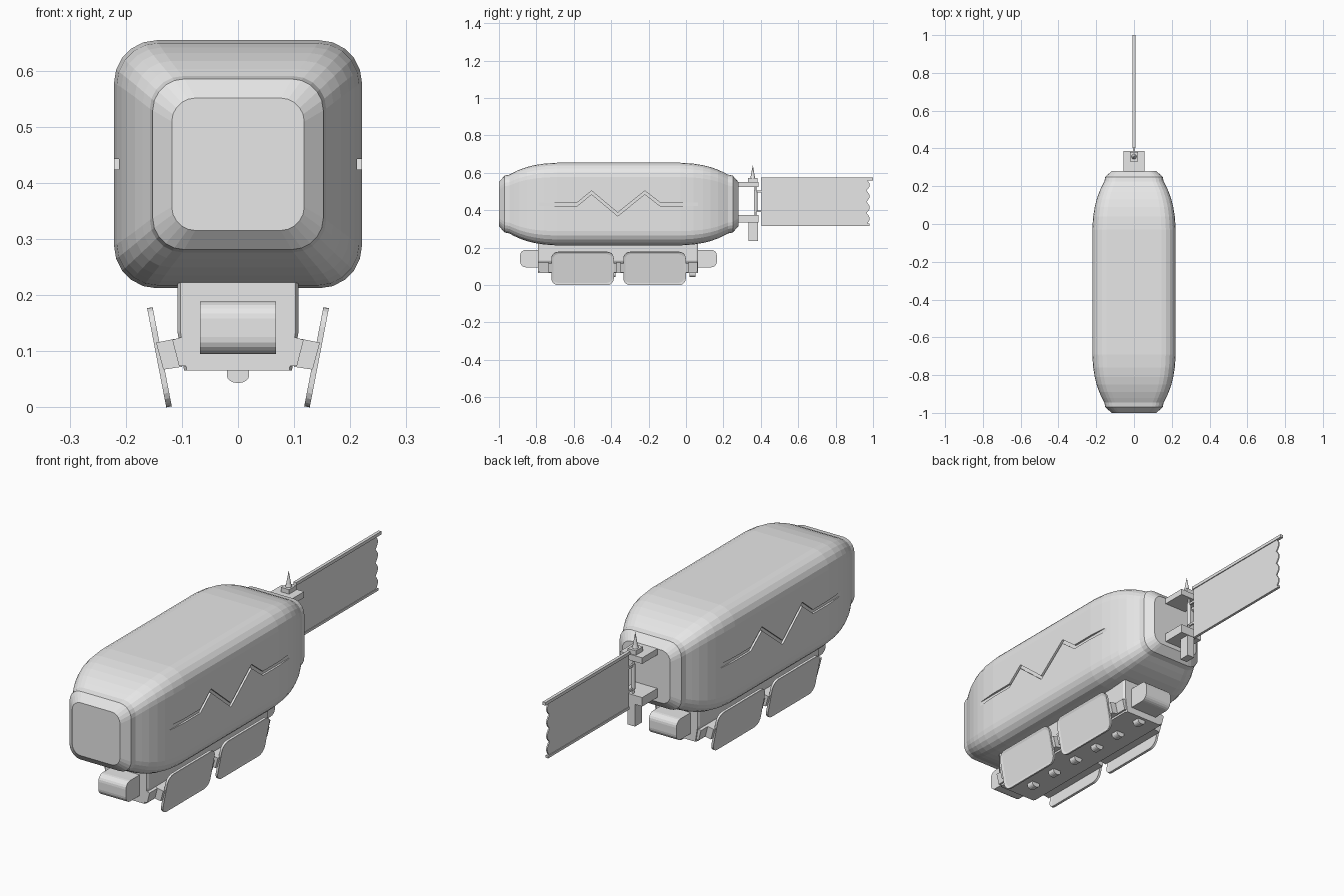
import bpy, bmesh, math
from mathutils import Matrix, Vector

if "Cube" in bpy.data.objects:
    bpy.data.objects.remove(bpy.data.objects["Cube"])

grey = bpy.data.materials.new("plain grey")
grey.diffuse_color = (0.8, 0.8, 0.8, 1)
grey.use_nodes = True
grey.node_tree.nodes["Principled BSDF"].inputs["Base Color"].default_value = grey.diffuse_color


def finish(name, bm, smooth=False):
    bmesh.ops.recalc_face_normals(bm, faces=bm.faces)
    me = bpy.data.meshes.new(name)
    bm.to_mesh(me)
    bm.free()
    me.materials.append(grey)
    ob = bpy.data.objects.new(name, me)
    bpy.context.collection.objects.link(ob)
    return ob


def loft(name, rings):
    bm = bmesh.new()
    vs = [[bm.verts.new(p) for p in r] for r in rings]
    n = len(vs[0])
    for a, b in zip(vs, vs[1:]):
        for i in range(n):
            j = (i + 1) % n
            bm.faces.new((a[i], a[j], b[j], b[i]))
    bm.faces.new(vs[0])
    bm.faces.new(vs[-1])
    return finish(name, bm)


def prism(name, pts, axis, lo, hi):
    """Extrude a 2D profile along x (points are y,z) or y (points are x,z)."""
    def put(t):
        return [(t, p[0], p[1]) if axis == 'x' else (p[0], t, p[1]) for p in pts]
    return loft(name, [put(lo), put(hi)])


def box(name, x0, x1, y0, y1, z0, z1):
    return prism(name, [(x0, z0), (x1, z0), (x1, z1), (x0, z1)], 'y', y0, y1)


def rounded(w, h, r, cx=0, cz=0, seg=5):
    pts = []
    for k, (sx, sz) in enumerate(((1, 1), (-1, 1), (-1, -1), (1, -1))):
        for i in range(seg + 1):
            a = math.pi / 2 * (k + i / seg)
            pts.append((cx + sx * (w - r) + r * math.cos(a),
                        cz + sz * (h - r) + r * math.sin(a)))
    return pts


def cone(name, r1, r2, z0, z1, y, seg=12):
    bm = bmesh.new()
    bmesh.ops.create_cone(bm, cap_ends=True, segments=seg, radius1=r1, radius2=r2,
                          depth=z1 - z0,
                          matrix=Matrix.Translation((0, y, (z0 + z1) / 2)))
    return finish(name, bm)


# Gas envelope: rounded square sections, symmetric about its middle
MID, ZC = -0.36, 0.433
half = [(0.64, .118, .042), (0.61, .152, .056), (0.585, .157, .058), (0.56, .17, .061),
        (0.53, .184, .064), (0.49, .198, .068), (0.45, .208, .071), (0.40, .216, .074),
        (0.33, .221, .076)]
stations = [(MID - d, w, r) for d, w, r in half]
stations += [(MID + d, w, r) for d, w, r in reversed(half)]
envelope = loft("envelope", [[(x, y, z) for x, z in rounded(w, w, r, 0, ZC)]
                             for y, w, r in stations])

# Zigzag grooves cut into both flanks
path = [(-.79, .433), (-.58, .433), (-.505, .495), (-.365, .378), (-.22, .495),
        (-.14, .433), (.065, .433)]
g = 0.009
groove = [(y, z + g) for y, z in path] + [(y, z - g) for y, z in reversed(path)]
for side in (-1, 1):
    cutter = prism("groove_cutter", groove, 'x', side * 0.212, side * 0.3)
    cutter.hide_render = True
    cutter.hide_viewport = True
    m = envelope.modifiers.new("groove", 'BOOLEAN')
    m.object = cutter
    m.operation = 'DIFFERENCE'
    m.solver = 'EXACT'

# Gondola with tapered lower sides and slightly chamfered ends
hull = [(-.096, .065), (.096, .065), (.108, .135), (.108, .23), (-.108, .23), (-.108, .135)]
loft("gondola", [[(x * s, y, z) for x, z in hull]
                 for y, s in ((-.79, .95), (-.78, 1), (.055, 1), (.065, .95))])

# Rounded pods at both ends of the gondola
for name, y0, y1 in (("front_pod", -.887, -.75), ("rear_pod", .03, .165)):
    prism(name, rounded((y1 - y0) / 2, .0465, .03, (y0 + y1) / 2, .1415), 'x', -.068, .068)

# Lamps in a row under the gondola
lamp = [(-.02, .07)] + [(.02 * math.cos(a), .057 + .014 * math.sin(a))
        for a in (math.pi + i * math.pi / 8 for i in range(9))] + [(.02, .07)]
for i in range(6):
    y = .035 - .143 * i
    prism("lamp", lamp, 'y', y - .017, y + .017)

# Side rails, struts and tilted framed panels
TILT = math.atan2(.034, .176)
for side in (-1, 1):
    def mir(pts):
        return [(side * x, z) for x, z in pts]
    prism("side_rail", mir([(.09, .073), (.105, .073), (.117, .12), (.10, .125)]),
          'y', -.79, .062)
    for yc in (-.553, -.168):
        prism("panel_strut", mir([(.10, .072), (.133, .067), (.146, .115), (.112, .122)]),
              'y', yc - .182, yc + .182)
        panel = prism("side_panel", rounded(.167, .09, .036), 'x', -.005, .005)
        bm = bmesh.new()
        bm.from_mesh(panel.data)
        caps = [f for f in bm.faces if abs(f.normal.x) > .9]
        bmesh.ops.inset_individual(bm, faces=caps, thickness=.012)
        bmesh.ops.translate(bm, verts=[v for f in caps for v in f.verts], vec=(0, 0, 0))
        for f in caps:
            for v in f.verts:
                v.co.x *= .4
        bm.to_mesh(panel.data)
        bm.free()
        panel.matrix_world = (Matrix.Translation((side * .140, yc, .089))
                              @ Matrix.Rotation(side * TILT, 4, 'Y'))

# Tail brackets, finial and mast
box("upper_bracket", -.055, .055, .27, .387, .525, .552)
box("lower_bracket", -.055, .055, .27, .387, .335, .375)
box("finial_base", -.02, .02, .332, .382, .55, .572)
cone("finial_collar", .014, .01, .57, .585, .357)
cone("finial_spike", .01, .0005, .585, .64, .357)
box("lower_post", -.018, .018, .335, .385, .235, .34)
cone("mast", .005, .005, .30, .57, .372)
cone("mast_sleeve", .009, .009, .395, .505, .372)
for z in (.395, .50):
    box("mast_tie", -.004, .004, .365, .41, z - .005, z + .005)

# Tail banner with a scalloped trailing edge, held between two bars
edge = []
for k in range(4):
    for i in range(7):
        t = i / 6
        edge.append((.965 + .017 * math.sin(math.pi * t), .325 + .06 * (k + t)))
edge = [p for i, p in enumerate(edge) if i == 0 or (Vector(p) - Vector(edge[i - 1])).length > 1e-5]
prism("tail_banner", [(.405, .565), (.405, .325)] + edge, 'x', -.003, .003)
box("banner_top_bar", -.007, .007, .402, 1.0, .56, .574)
box("banner_bottom_bar", -.006, .006, .405, .98, .317, .328)
